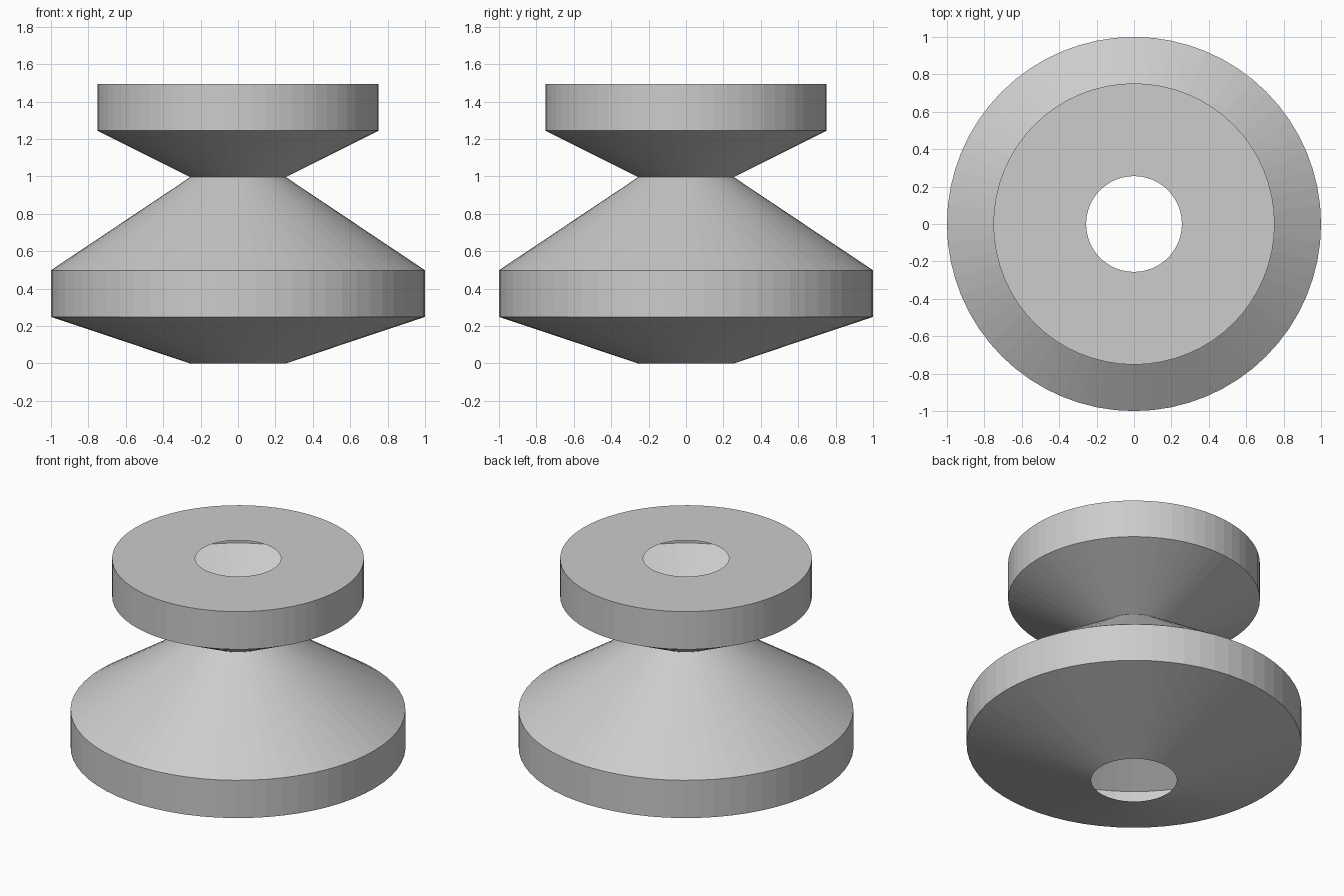
import bpy, bmesh, math
from mathutils import Vector

if "Cube" in bpy.data.objects:
    bpy.data.objects.remove(bpy.data.objects["Cube"])

SIDES = 64

grey = bpy.data.materials.new("plain_grey")
grey.diffuse_color = (0.604, 0.604, 0.604, 1)
grey.use_nodes = True
grey.node_tree.nodes["Principled BSDF"].inputs["Base Color"].default_value = grey.diffuse_color

# Profile of the hollow spool shell (radius, height), bottom hole to top hole
profile = [(0.256, 0), (1, 0.249), (1, 0.498), (0.256, 0.996),
           (0.752, 1.245), (0.752, 1.494), (0.256, 1.494)]

# Revolve the profile into open rings joined by quads
bm = bmesh.new()
rings = []
for r, z in profile:
    rings.append([bm.verts.new((r * math.cos(2 * math.pi * i / SIDES),
                                r * math.sin(2 * math.pi * i / SIDES), z))
                  for i in range(SIDES)])
for low, high in zip(rings, rings[1:]):
    for i in range(SIDES):
        j = (i + 1) % SIDES
        bm.faces.new((low[i], low[j], high[j], high[i]))
bm.normal_update()

mesh = bpy.data.meshes.new("spool_shell")
bm.to_mesh(mesh)
bm.free()
mesh.materials.append(grey)
spool = bpy.data.objects.new("spool_shell", mesh)
bpy.context.collection.objects.link(spool)
